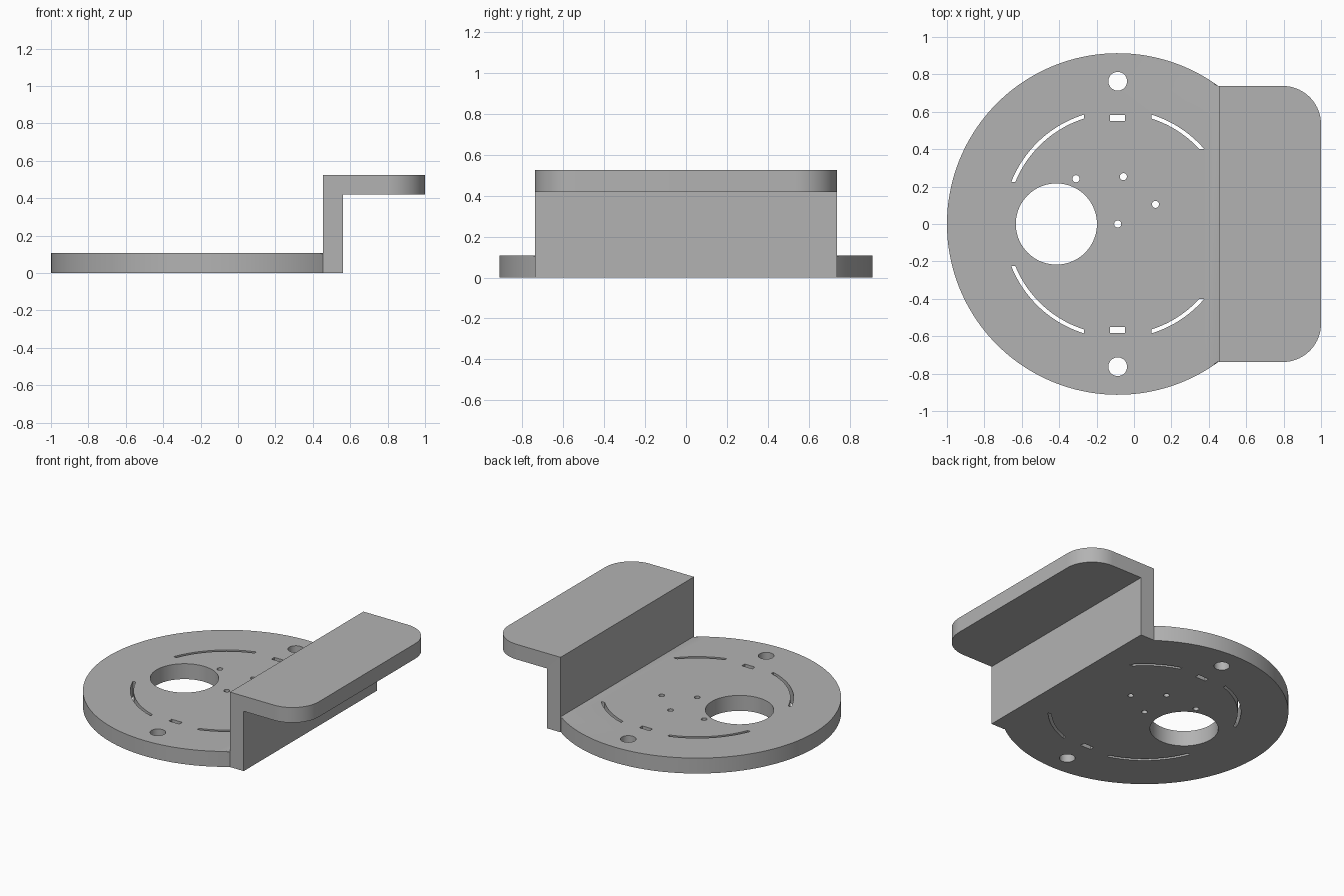
import bpy, bmesh
from math import sin, cos, asin, acos, pi

if "Cube" in bpy.data.objects:
    bpy.data.objects.remove(bpy.data.objects["Cube"])

CX, RADIUS = -0.087, 0.913        # disc centre and radius
THICK, HEIGHT = 0.108, 0.525      # sheet thickness, shelf height
WALL_X, HALF_W = 0.455, 0.738     # bracket wall position and half width

metal = bpy.data.materials.new("plain grey")
metal.use_nodes = True
GREY = (0.45, 0.45, 0.45, 1)
metal.diffuse_color = GREY
metal.node_tree.nodes["Principled BSDF"].inputs["Base Color"].default_value = GREY


def arc(r, a0, a1, n, cx=CX, cy=0):
    return [(cx + r * cos(a0 + (a1 - a0) * i / n),
             cy + r * sin(a0 + (a1 - a0) * i / n)) for i in range(n + 1)]


def prism(bm, points, z0, z1):
    """Extrude a flat outline from z0 to z1."""
    face = bm.faces.new([bm.verts.new((x, y, z0)) for x, y in points])
    top = bmesh.ops.extrude_face_region(bm, geom=[face])["geom"]
    for v in top:
        if isinstance(v, bmesh.types.BMVert):
            v.co.z = z1


def finish(bm, name):
    bmesh.ops.recalc_face_normals(bm, faces=bm.faces[:])
    mesh = bpy.data.meshes.new(name)
    bm.to_mesh(mesh)
    bm.free()
    mesh.materials.append(metal)
    obj = bpy.data.objects.new(name, mesh)
    bpy.context.collection.objects.link(obj)
    return obj


def smooth(obj):
    bpy.ops.object.select_all(action='DESELECT')
    obj.select_set(True)
    bpy.context.view_layer.objects.active = obj
    bpy.ops.object.shade_smooth_by_angle(angle=0.5)


# Round base plate, cut straight where it meets the bracket, softened top rim
bm = bmesh.new()
a = acos((WALL_X - CX) / RADIUS)
prism(bm, arc(RADIUS, a, 2 * pi - a, 144), 0, THICK)
rim = [e for e in bm.edges if all(v.co.z > THICK / 2 for v in e.verts)
       and any(v.co.x < WALL_X - 0.001 for v in e.verts)]
bmesh.ops.bevel(bm, geom=rim, offset=0.008, segments=2, profile=0.5, affect='EDGES')
plate = finish(bm, "base_plate")

# Cutters for every opening in the plate
bm = bmesh.new()


def hole(x, y, r, n):
    prism(bm, arc(r, 0, 2 * pi, n, x, y)[:-1], -0.1, 0.3)


hole(-0.415, 0, 0.217, 72)
for x, y in [(-0.31, 0.242), (-0.057, 0.253), (0.115, 0.105), (CX, 0)]:
    hole(x, y, 0.019, 24)

R_IN, R_OUT = 0.592, 0.612
for s in (1, -1):
    hole(CX, s * 0.763, 0.05, 40)
    # Small rectangular slot
    prism(bm, [(CX + i * 0.04, s * 0.567 + j * 0.016)
               for i, j in ((-1, -1), (1, -1), (1, 1), (-1, 1))], -0.1, 0.3)
    # Curved slots with ends cut square to the axes
    for side, x_end, y_end in ((-1, 0.18, 0.225), (1, 0.18, 0.4)):
        outer = arc(R_OUT, asin(y_end / R_OUT), acos(x_end / R_OUT), 20, 0)
        inner = arc(R_IN, acos(x_end / R_IN), asin(y_end / R_IN), 20, 0)
        prism(bm, [(CX + side * x, s * y) for x, y in outer + inner], -0.1, 0.3)
cutter = finish(bm, "hole_cutter")
cutter.hide_render = True

cut = plate.modifiers.new("openings", 'BOOLEAN')
cut.operation, cut.solver, cut.object = 'DIFFERENCE', 'EXACT', cutter
bpy.context.view_layer.objects.active = plate
bpy.ops.object.modifier_apply(modifier=cut.name)
bpy.data.objects.remove(cutter)
smooth(plate)

# Raised bracket: upright wall and outward shelf with rounded outer corners
bm = bmesh.new()
wall_out, shelf_low = WALL_X + THICK - 0.002, HEIGHT - THICK + 0.002
profile = [(WALL_X, 0), (wall_out, 0), (wall_out, shelf_low),
           (1, shelf_low), (1, HEIGHT), (WALL_X, HEIGHT)]
side = bm.faces.new([bm.verts.new((x, -HALF_W, z)) for x, z in profile])
for v in bmesh.ops.extrude_face_region(bm, geom=[side])["geom"]:
    if isinstance(v, bmesh.types.BMVert):
        v.co.y = HALF_W
corners = [e for e in bm.edges if all(v.co.x > 0.99 for v in e.verts)
           and abs(e.verts[0].co.y - e.verts[1].co.y) < 0.001]
bmesh.ops.bevel(bm, geom=corners, offset=0.205, segments=18, profile=0.5, affect='EDGES')
smooth(finish(bm, "raised_bracket"))
